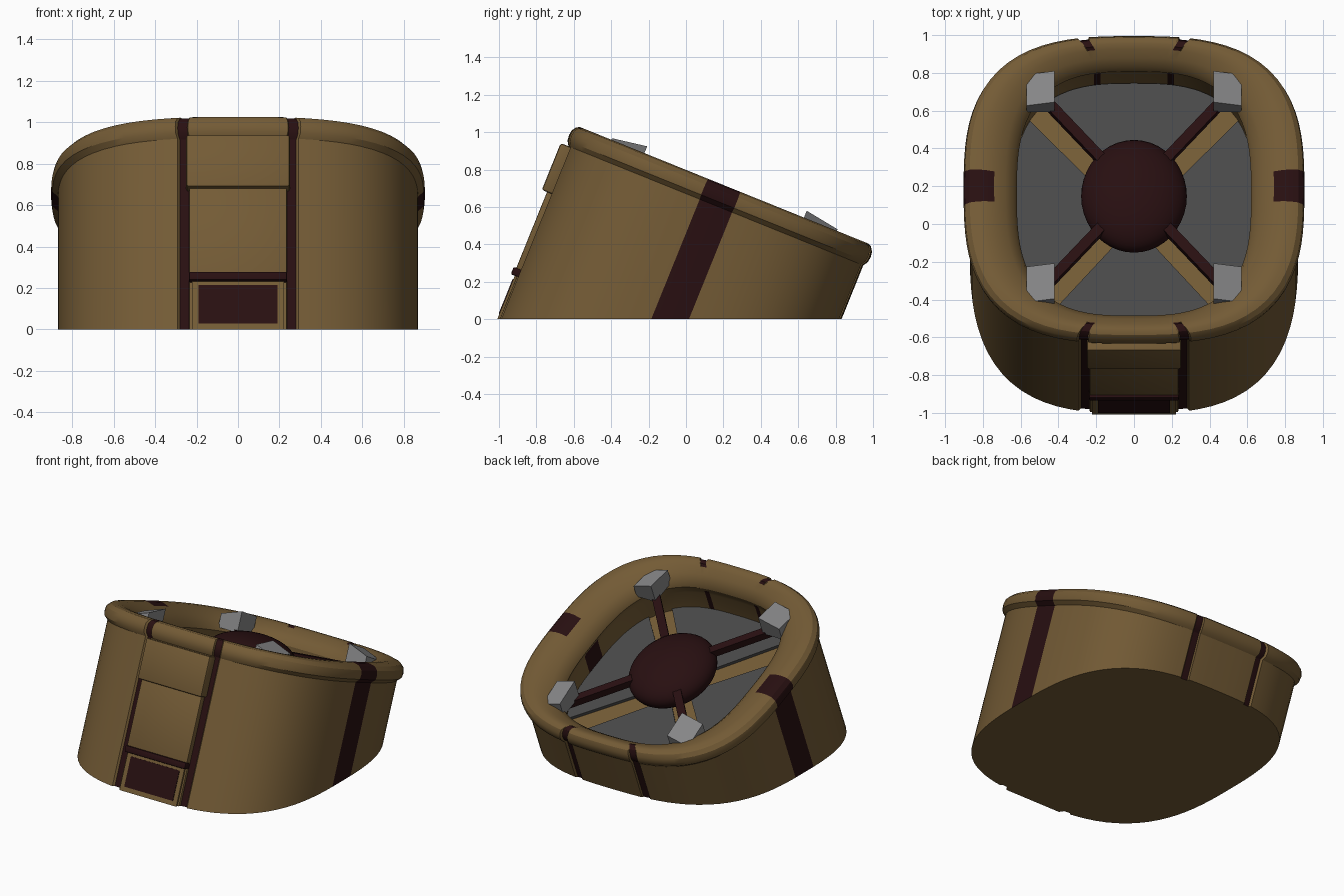
import bpy, bmesh, math
from mathutils import Matrix, Vector

if "Cube" in bpy.data.objects:
    bpy.data.objects.remove(bpy.data.objects["Cube"])

TILT = math.radians(22)
N = 2.9                      # roundness of the squarish outline
K = 1.13                     # depth / width ratio of the interior
FRAME = Matrix.Translation((0, 0.203, 0.713)) @ Matrix.Rotation(-TILT, 4, 'X')


def material(name, rgb):
    m = bpy.data.materials.new(name)
    m.diffuse_color = (*rgb, 1)
    m.use_nodes = True
    m.node_tree.nodes["Principled BSDF"].inputs["Base Color"].default_value = m.diffuse_color
    return m


TAN = material("tan_brown", (0.172, 0.104, 0.036))
RED = material("dark_maroon", (0.021, 0.0048, 0.0055))
GREY = material("dark_grey", (0.066, 0.066, 0.066))
STEEL = material("light_grey", (0.24, 0.24, 0.245))


def finish(name, bm, mats, angle=35):
    """Tilt the part, trim it at the ground and make the object."""
    bmesh.ops.recalc_face_normals(bm, faces=bm.faces)
    bm.transform(FRAME)
    res = bmesh.ops.bisect_plane(bm, geom=bm.verts[:] + bm.edges[:] + bm.faces[:],
                                 plane_co=(0, 0, 0), plane_no=(0, 0, 1), clear_inner=True)
    cut = [e for e in res["geom_cut"] if isinstance(e, bmesh.types.BMEdge)]
    if cut:
        bmesh.ops.contextual_create(bm, geom=cut)
        bmesh.ops.recalc_face_normals(bm, faces=bm.faces)
        for f in bm.faces:
            if f.calc_center_median().z < 1e-4:
                f.material_index = 0
    me = bpy.data.meshes.new(name)
    bm.to_mesh(me)
    bm.free()
    ob = bpy.data.objects.new(name, me)
    bpy.context.collection.objects.link(ob)
    for m in mats:
        me.materials.append(m)
    bpy.ops.object.select_all(action='DESELECT')
    ob.select_set(True)
    bpy.context.view_layer.objects.active = ob
    bpy.ops.object.shade_smooth_by_angle(angle=math.radians(angle))
    return ob


def unit(phi):
    c, s = math.cos(phi), math.sin(phi)
    r = (abs(c) ** N + abs(s) ** N) ** (-1 / N)
    return c * r, s * r


def box(name, lo, hi, mat, bevel=0.0):
    bm = bmesh.new()
    bmesh.ops.create_cube(bm, size=1)
    lo, hi = Vector(lo), Vector(hi)
    for v in bm.verts:
        v.co = Vector([lo[i] + (v.co[i] + 0.5) * (hi[i] - lo[i]) for i in range(3)])
    if bevel:
        bmesh.ops.bevel(bm, geom=bm.edges[:], offset=bevel, segments=2, profile=0.5, affect='EDGES')
    return finish(name, bm, [mat])


# Shell: outer wall, rolled rim, inner wall and floor (half width, half depth, height)
PROFILE = [(0.87, 0.85, -1.3), (0.87, 0.85, -0.115), (0.897, 0.866, -0.09), (0.902, 0.87, -0.06),
           (0.895, 0.866, -0.03), (0.87, 0.85, -0.006), (0.83, 0.83, 0.003), (0.79, 0.81, 0.002),
           (0.74, 0.785, -0.012), (0.68, 0.745, -0.04), (0.635, 0.71, -0.08), (0.62, 0.70, -0.12),
           (0.635, 0.71, -0.15), (0.645, 0.715, -0.18), (0.645, 0.715, -0.33)]
angles = {round(math.radians(a), 5) for a in range(0, 360, 4)}
for u in (0.268, 0.276, 0.328, 0.336):
    p = math.atan2((1 - u ** N) ** (1 / N), u)
    angles |= {p, math.pi - p, math.pi + p, 2 * math.pi - p}
p = math.atan2(0.11, 1)
angles |= {p, math.pi - p, math.pi + p, 2 * math.pi - p}
cols = [unit(a) for a in sorted(angles)]


def narrow_strap(u, v):
    return 0.274 < abs(u) < 0.330 and abs(v) > 0.7


bm = bmesh.new()
rings = []
for i, (a, b, w) in enumerate(PROFILE):
    ring = []
    for u, v in cols:
        k = 0.985 if i < 8 and narrow_strap(u, v) else 1
        ring.append(bm.verts.new((a * u * k, b * v * k, w)))
    rings.append(ring)
for i in range(len(rings) - 1):
    for j in range(len(cols)):
        j2 = (j + 1) % len(cols)
        f = bm.faces.new((rings[i][j], rings[i][j2], rings[i + 1][j2], rings[i + 1][j]))
        u, v = ((cols[j][n] + cols[j2][n]) / 2 for n in (0, 1))
        strap = narrow_strap(u, v) or (abs(v) < 0.11 and abs(u) > 0.7)
        f.material_index = int(strap and (i < 8 or i > 11))
bm.faces.new(rings[-1])
finish("shell", bm, [TAN, RED], 30)

# Four grey floor plates separated by diagonal gaps
for q, name in enumerate(("right", "back", "left", "front")):
    pts = []
    for d in range(-45, 46, 3):
        u, v = unit(math.radians(d + 90 * q))
        along, side = ((u, v) if q % 2 == 0 else (v, u))
        if abs(side) < abs(along) - 0.13:
            pts.append((0.64 * u, 0.71 * v))
    c, s = round(math.cos(q * math.pi / 2)), round(math.sin(q * math.pi / 2))
    pts.append((0.085 * c, 0.095 * s))
    bm = bmesh.new()
    base = bm.faces.new([bm.verts.new((x, y, -0.335)) for x, y in pts])
    ext = bmesh.ops.extrude_face_region(bm, geom=[base])
    for v in ext["geom"]:
        if isinstance(v, bmesh.types.BMVert):
            v.co.z = -0.31
    finish("floor_plate_" + name, bm, [GREY])

# Central dome
bm = bmesh.new()
bmesh.ops.create_uvsphere(bm, u_segments=40, v_segments=20, radius=1)
bm.transform(Matrix.Translation((0, 0, -0.15)) @ Matrix.Diagonal((0.28, 0.28 * K, 0.145, 1)))
finish("center_dome", bm, [RED], 60)

# Spokes and corner posts
for sx in (-1, 1):
    for sy in (-1, 1):
        tag = ("left" if sx < 0 else "right") + ("_front" if sy < 0 else "_back")
        start, end = Vector((sx * 0.15, sy * 0.15 * K, 0)), Vector((sx * 0.5, sy * 0.5 * K, 0))
        d = end - start
        bm = bmesh.new()
        bmesh.ops.create_cube(bm, size=1)
        bm.transform(Matrix.Translation((start + end) / 2 + Vector((0, 0, -0.11)))
                     @ Matrix.Rotation(math.atan2(d.y, d.x), 4, 'Z')
                     @ Matrix.Diagonal((d.length, 0.055, 0.05, 1)))
        finish("spoke_" + tag, bm, [RED])

        bm = bmesh.new()
        bmesh.ops.create_cube(bm, size=1)
        for v in bm.verts:
            outer_u, outer_v, top = v.co.x > 0, v.co.y > 0, v.co.z > 0
            w = 0.042 - 0.05 * outer_u - 0.03 * outer_v if top else -0.1
            v.co = (sx * (0.57 if outer_u else 0.42), sy * (0.65 if outer_v else 0.46), w)
        bmesh.ops.triangulate(bm, faces=[f for f in bm.faces if all(v.co.z > -0.09 for v in f.verts)])
        finish("corner_post_" + tag, bm, [STEEL], 10)

# Front panel stack
box("upper_front_panel", (-0.25, -0.895, -0.385), (0.25, -0.80, -0.115), TAN, 0.012)
box("middle_front_panel", (-0.235, -0.865, -0.825), (0.235, -0.80, -0.38), TAN, 0.006)
box("front_crossbar", (-0.237, -0.88, -0.865), (0.237, -0.80, -0.822), RED, 0.008)
box("lower_front_frame", (-0.222, -0.857, -1.2), (0.222, -0.80, -0.865), TAN)
box("lower_front_inset", (-0.19, -0.861, -1.085), (0.19, -0.853, -0.885), RED)
